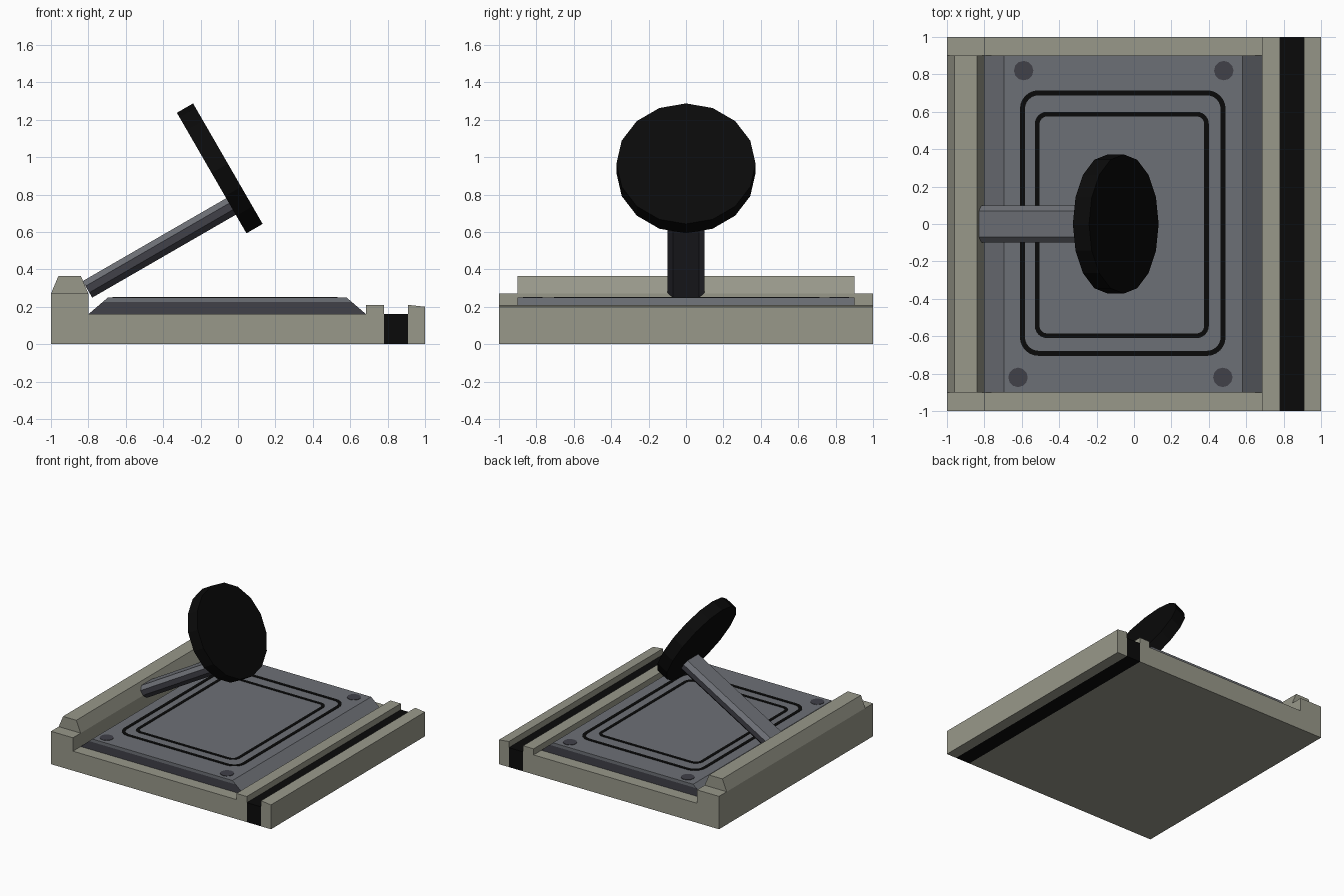
import bpy, bmesh, math
from mathutils import Matrix, Vector

cube = bpy.data.objects.get("Cube")
if cube:
    bpy.data.objects.remove(cube, do_unlink=True)


def material(name, rgb):
    m = bpy.data.materials.new(name)
    m.use_nodes = True
    m.diffuse_color = (*rgb, 1)
    bsdf = next(n for n in m.node_tree.nodes if n.type == 'BSDF_PRINCIPLED')
    bsdf.inputs["Base Color"].default_value = (*rgb, 1)
    bsdf.inputs["Roughness"].default_value = 0.8
    return m


STONE = material("warm_grey", (0.315, 0.315, 0.255))
STEEL = material("steel_grey", (0.152, 0.161, 0.180))
DARK = material("dark_grey", (0.052, 0.052, 0.066))
BLACK = material("black", (0.003, 0.003, 0.003))


def finish(name, bm, mats, rule=None):
    bmesh.ops.recalc_face_normals(bm, faces=bm.faces)
    bm.normal_update()
    if rule:
        for f in bm.faces:
            f.material_index = rule(f)
    mesh = bpy.data.meshes.new(name)
    bm.to_mesh(mesh)
    bm.free()
    for m in mats:
        mesh.materials.append(m)
    ob = bpy.data.objects.new(name, mesh)
    bpy.context.collection.objects.link(ob)
    return ob


def prism(bm, points, offset):
    """Extrude a flat polygon along a vector."""
    face = bm.faces.new([bm.verts.new(p) for p in points])
    new = bmesh.ops.extrude_face_region(bm, geom=[face])["geom"]
    bmesh.ops.translate(bm, vec=offset, verts=[v for v in new if isinstance(v, bmesh.types.BMVert)])


def slab(name, profile, half, mats, rule=None):
    """Sweep an x-z profile across y."""
    bm = bmesh.new()
    prism(bm, [(x, -half, z) for x, z in profile], (0, 2 * half, 0))
    return finish(name, bm, mats, rule)


# Base with rear shelf and inner lip
slab("base", [(-1, 0), (0.78, 0), (0.78, 0.21), (0.685, 0.21), (0.685, 0.16),
              (-0.8, 0.16), (-0.8, 0.27), (-1, 0.27)], 1, [STONE])
slab("shelf_ridge", [(-1, 0.27), (-0.8, 0.27), (-0.84, 0.365), (-0.96, 0.365)], 0.9, [STONE])
slab("groove_strip", [(0.78, 0), (0.91, 0), (0.91, 0.16), (0.78, 0.16)], 1, [BLACK])
slab("outer_lip", [(0.91, 0), (1, 0), (1, 0.2), (0.91, 0.21)], 1, [STONE])

# Raised plate: dark lower sides, lighter rim and top
RIM = 0.225


def plate_rule(f):
    return int(abs(f.normal.y) > 0.9 and f.calc_center_median().z < RIM)


bm = bmesh.new()
prism(bm, [(x, -0.9, z) for x, z in ((-0.8, 0.16), (0.685, 0.16), (0.58, 0.25), (-0.695, 0.25))],
      (0, 1.8, 0))
bmesh.ops.bisect_plane(bm, geom=bm.verts[:] + bm.edges[:] + bm.faces[:],
                       plane_co=(0, 0, RIM), plane_no=(0, 0, 1))
finish("raised_plate", bm, [STEEL, DARK], plate_rule)

# Corner studs painted on the plate
for i, (x, y) in enumerate(((-0.59, 0.82), (0.48, 0.82), (-0.62, -0.82), (0.475, -0.82))):
    bm = bmesh.new()
    bmesh.ops.create_cone(bm, cap_ends=True, segments=12, radius1=0.052, radius2=0.052,
                          depth=0.004, matrix=Matrix.Translation((x, y, 0.251)))
    finish(f"corner_stud_{i + 1}", bm, [DARK])


def rounded_loop(x0, x1, y0, y1, r):
    pts = []
    corners = ((x1 - r, y1 - r), (x0 + r, y1 - r), (x0 + r, y0 + r), (x1 - r, y0 + r))
    for q, (cx, cy) in enumerate(corners):
        for k in range(7):
            a = math.pi / 2 * (q + k / 6)
            pts.append((cx + r * math.cos(a), cy + r * math.sin(a)))
    return pts


def ring(name, x0, x1, y0, y1, r, w):
    """Thin rounded rectangular line on the plate."""
    bm = bmesh.new()
    z = 0.253
    outer = [bm.verts.new((x, y, z)) for x, y in rounded_loop(x0, x1, y0, y1, r)]
    inner = [bm.verts.new((x, y, z)) for x, y in
             rounded_loop(x0 + w, x1 - w, y0 + w, y1 - w, r - w)]
    n = len(outer)
    for i in range(n):
        j = (i + 1) % n
        bm.faces.new((outer[i], outer[j], inner[j], inner[i]))
    new = bmesh.ops.extrude_face_region(bm, geom=bm.faces[:])["geom"]
    bmesh.ops.translate(bm, vec=(0, 0, -0.004),
                        verts=[v for v in new if isinstance(v, bmesh.types.BMVert)])
    finish(name, bm, [BLACK])


ring("outer_line", -0.61, 0.49, -0.705, 0.715, 0.1, 0.027)
ring("inner_line", -0.53, 0.4, -0.61, 0.6, 0.065, 0.025)

# Tilted arm: chamfered bar rising from the shelf
tilt = math.radians(30)
axis = Vector((math.cos(tilt), 0, math.sin(tilt)))
up = Vector((-math.sin(tilt), 0, math.cos(tilt)))
side = Vector((0, 1, 0))
start = Vector((-0.805, 0, 0.293))
half = [(0.07, 0.051), (0.1, 0.02), (0.1, -0.02), (0.07, -0.051)]
section = half + [(-y, h) for y, h in reversed(half)]
bm = bmesh.new()
prism(bm, [start + side * y + up * h for y, h in section], axis * 0.91)
finish("arm", bm, [STEEL, DARK], lambda f: int(f.normal.dot(up) < 0.3))

# Round pad on the end of the arm
bm = bmesh.new()
turn = Matrix.Rotation(math.pi / 2 - tilt, 4, 'Y')
bmesh.ops.create_cone(bm, cap_ends=True, segments=16, radius1=0.372, radius2=0.372, depth=0.1,
                      matrix=Matrix.Translation((-0.0975, 0, 0.94)) @ turn)
finish("round_pad", bm, [BLACK])
